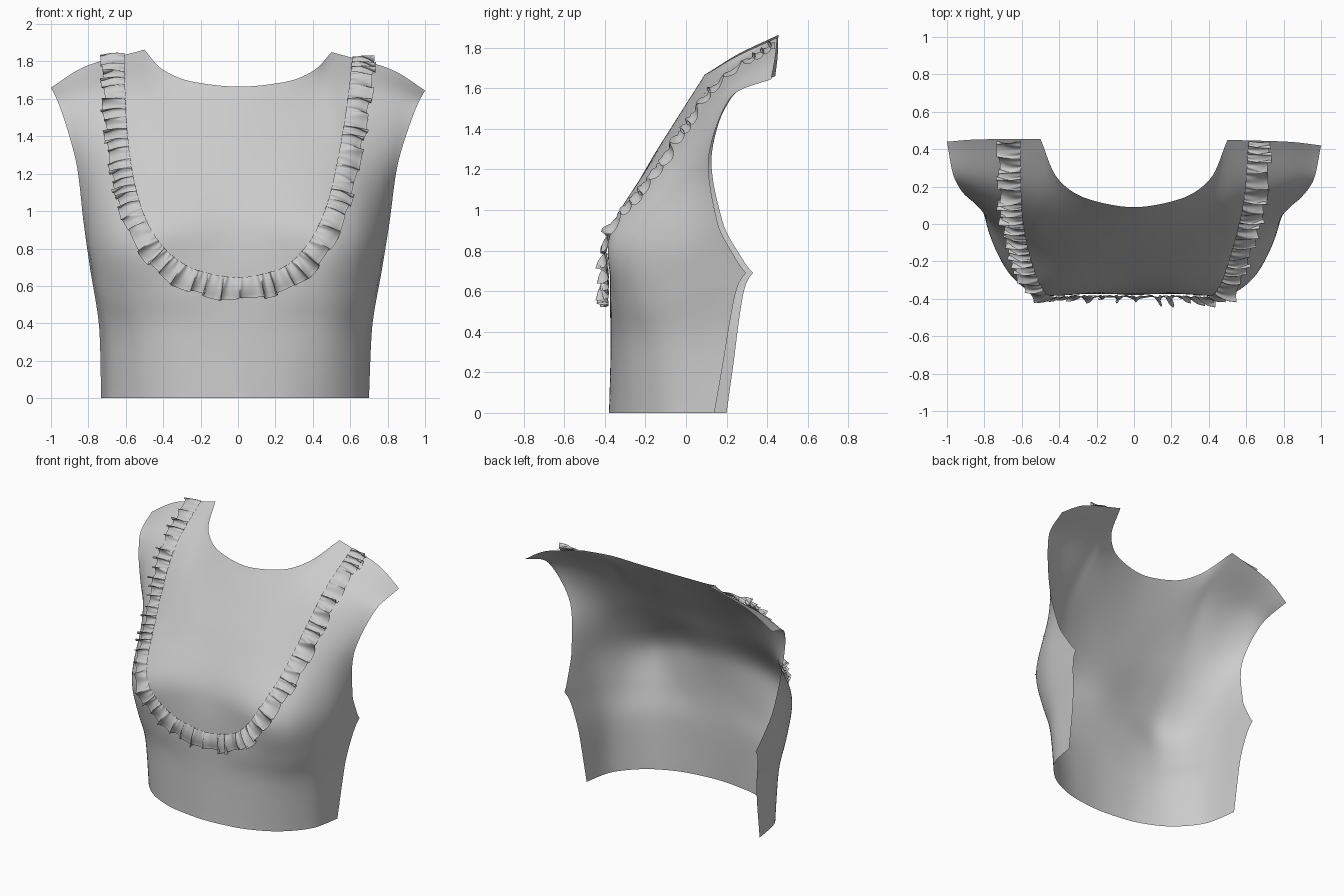
import bpy, math, random
from mathutils import Vector
from mathutils.bvhtree import BVHTree

if "Cube" in bpy.data.objects:
    bpy.data.objects.remove(bpy.data.objects["Cube"])

random.seed(4)

# Bodice half panel: rows from hem to shoulder, points from centre front to side edge
ROWS = [
    [(0, -.38, 0), (.22, -.358, 0), (.42, -.29, 0), (.56, -.19, 0), (.665, -.04, 0), (.70, .14, 0)],
    [(0, -.372, .35), (.24, -.355, .35), (.44, -.305, .35), (.58, -.21, .35), (.685, -.04, .35), (.715, .20, .35)],
    [(0, -.376, .6), (.25, -.375, .59), (.45, -.35, .57), (.61, -.26, .56), (.735, -.04, .61), (.77, .245, .69)],
    [(0, -.35, .89), (.25, -.373, .87), (.47, -.39, .83), (.63, -.305, .81), (.765, -.05, .86), (.81, .155, .94)],
    [(0, -.20, 1.2), (.25, -.195, 1.2), (.44, -.17, 1.2), (.59, -.12, 1.2), (.75, 0, 1.21), (.85, .11, 1.23)],
    [(0, -.04, 1.46), (.25, -.01, 1.48), (.43, .08, 1.57), (.54, .14, 1.62), (.77, .19, 1.61), (.96, .235, 1.57)],
    [(0, .09, 1.665), (.25, .135, 1.69), (.41, .245, 1.755), (.5, .45, 1.85), (.82, .44, 1.757), (1, .42, 1.645)],
]


def slope(a, b):
    return 2 * a * b / (a + b) if a * b > 0 else 0.0


def smooth_line(pts, sub, level_start=False):
    """Monotone cubic through the points, sub steps per span."""
    pts = [Vector(p) for p in pts]
    n = len(pts)
    d = [pts[i + 1] - pts[i] for i in range(n - 1)]
    m = [d[0]] + [Vector([slope(a, b) for a, b in zip(d[i - 1], d[i])])
                  for i in range(1, n - 1)] + [d[-1]]
    if level_start:
        m[0] = Vector((d[0].x, 0, 0))
    out = []
    for i in range(n - 1):
        for k in range(sub):
            t = k / sub
            out.append(pts[i] * (2 * t**3 - 3 * t**2 + 1) + m[i] * (t**3 - 2 * t**2 + t)
                       + pts[i + 1] * (3 * t**2 - 2 * t**3) + m[i + 1] * (t**3 - t**2))
    return out + [pts[-1]]


def grid_object(name, grid):
    """Mesh from a rectangular grid of points."""
    w = len(grid[0])
    verts = [p for row in grid for p in row]
    faces = [(j * w + i, j * w + i + 1, (j + 1) * w + i + 1, (j + 1) * w + i)
             for j in range(len(grid) - 1) for i in range(w - 1)]
    me = bpy.data.meshes.new(name)
    me.from_pydata(verts, [], faces)
    me.shade_smooth()
    ob = bpy.data.objects.new(name, me)
    bpy.context.collection.objects.link(ob)
    return ob, verts, faces


def underarm(p, u):
    """Pull the side edge out to a point below the armhole."""
    return p + Vector((0, .05 * math.exp(-abs(p.z - .69) / .05) * u**16, 0))


def left_side(p, u):
    """Mirrored point; the left half hangs a little wider."""
    low = max(0, 1 - p.z / 1.65)
    return Vector((-p.x * (1 + .045 * low), p.y + .06 * low * u**3 + .02 * max(0, p.z - 1.45) / .2 * u**4,
                   p.z + .02 * max(0, p.z - 1.2) / .6 * u))


# Bodice front; the shoulder row has a sharp neck corner
half = [smooth_line(r, 10, True) for r in ROWS[:-1]]
top = ROWS[-1]
half.append(smooth_line(top[:4], 10, True)[:-1] + smooth_line(top[3:], 10))
cols = [smooth_line(c, 12) for c in zip(*half)]
last = len(cols) - 1
cols = [[underarm(p, i / last) for p in c] for i, c in enumerate(cols)]
half = [list(r) for r in zip(*cols)]
full = [[left_side(r[i], i / last) for i in range(last, 0, -1)] + r for r in half]

# Relax the inside of the panel so the cloth flows evenly, keeping its outline
for _ in range(12):
    full = [[p if i in (0, len(r) - 1) or j in (0, len(full) - 1) else
             p * .5 + (r[i - 1] + r[i + 1] + full[j - 1][i] + full[j + 1][i]) * .125
             for i, p in enumerate(r)] for j, r in enumerate(full)]
body, verts, faces = grid_object("bodice_front", full)
tree = BVHTree.FromPolygons(verts, faces)

# Seam line of the ruffle (x, z), laid onto the bodice from the front
SEAM = [(-.605, 1.835), (-.60, 1.6), (-.575, 1.3), (-.515, 1.02), (-.41, .82), (-.22, .685), (0, .645),
        (.22, .69), (.37, .82), (.47, 1.02), (.535, 1.3), (.585, 1.6), (.61, 1.82)]
path, norms = [], []
for p in smooth_line([(x, 0, z) for x, z in SEAM], 20):
    hit, n, _, _ = tree.ray_cast(Vector((p.x, -2, p.z)), Vector((0, 1, 0)))
    if hit is None:
        hit, n, _, _ = tree.find_nearest(Vector((p.x, .44, p.z)))
    path.append(hit)
    norms.append(n if n.y < 0 else -n)

# Even spacing along the seam
dist = [0]
for a, b in zip(path, path[1:]):
    dist.append(dist[-1] + (b - a).length)
STEPS, ACROSS, WIDTH = 1000, 10, .122
pos, nor, k = [], [], 0
for s in range(STEPS + 1):
    g = dist[-1] * s / STEPS
    while k < len(dist) - 2 and dist[k + 1] < g:
        k += 1
    t = (g - dist[k]) / max(1e-6, dist[k + 1] - dist[k])
    pos.append(path[k].lerp(path[k + 1], t))
    nor.append(norms[k].lerp(norms[k + 1], t))


def averaged(vals, i, r):
    return sum(vals[max(0, i - r):i + r + 1], Vector())


# Gathered ruffle: uneven pleats that open toward the free outer edge
strips, phase, rate, goal, amp, amp_goal = [], 0, .3, .3, .02, .02
for i in range(STEPS + 1):
    if i % 14 == 0:
        goal, amp_goal = random.uniform(.12, .5), random.uniform(.008, .034)
    rate += (goal - rate) * .15
    amp += (amp_goal - amp) * .12
    phase += rate
    T = (pos[min(i + 12, STEPS)] - pos[max(i - 12, 0)]).normalized()
    N = averaged(nor, i, 25).normalized()
    S = T.cross(N).normalized()
    row = []
    for j in range(ACROSS + 1):
        t = j / ACROSS
        swell = math.sin(math.pi * min(1, t * 1.1)) * .008
        gather = (1 - t) * .003 * math.sin(phase * 2.6)
        lift = .007 + swell + gather + (.15 + .85 * t) * amp * (1 + math.sin(phase + .5 * t))
        lean = (.1 + .9 * t) * .02 * math.sin(phase + 1.9)
        out = t * (WIDTH + .01 * math.sin(phase * .37))
        p = pos[i] + S * out
        near, _, _, _ = tree.find_nearest(p)
        row.append(near.lerp(p, .3) + N * lift + T * lean)
    strips.append(row)
ruffle, _, _ = grid_object("neck_ruffle", strips)
